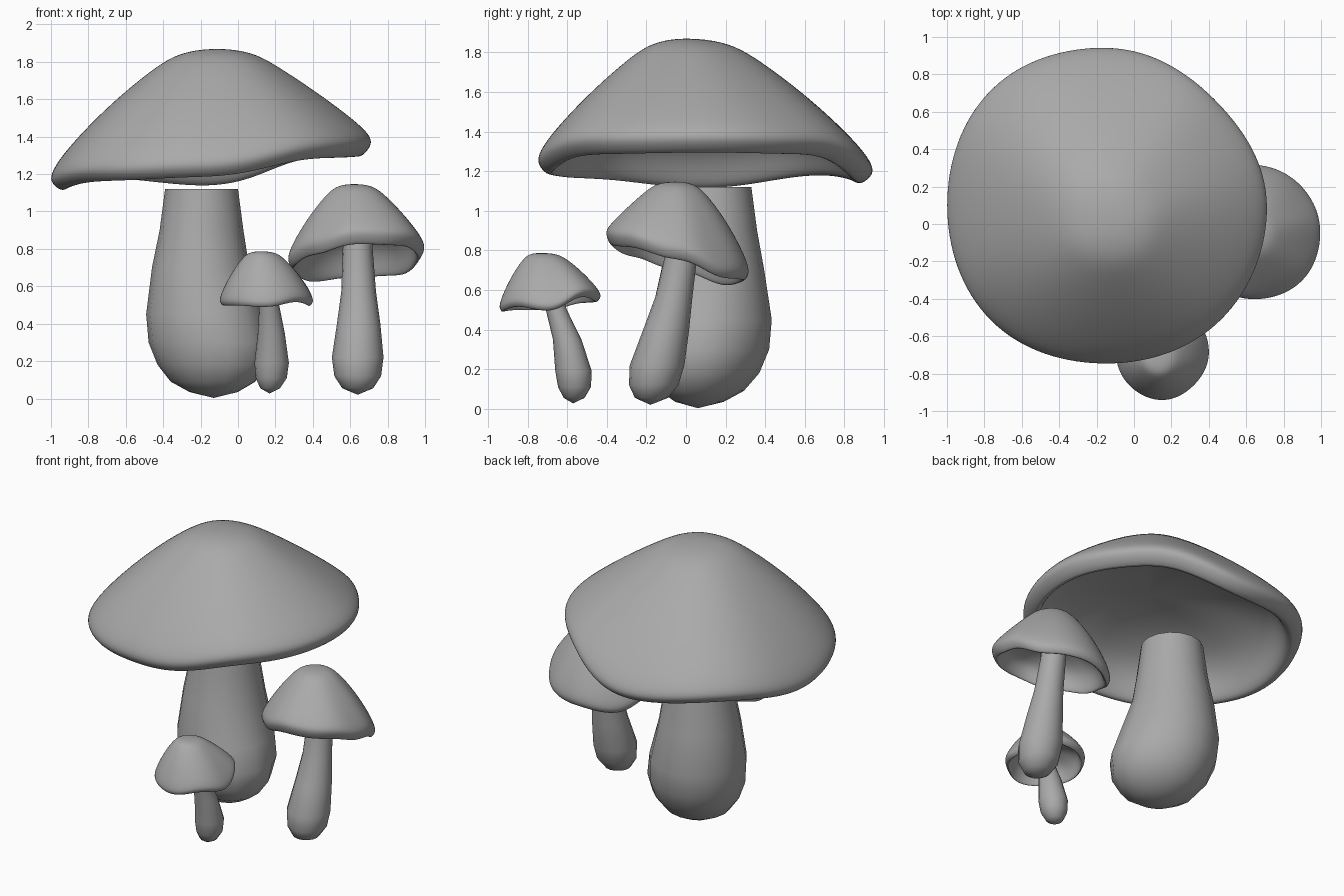
import bpy
import bmesh
from math import cos, sin, pi, radians
from mathutils import Vector

if "Cube" in bpy.data.objects:
    bpy.data.objects.remove(bpy.data.objects["Cube"], do_unlink=True)

grey = bpy.data.materials.new("mushroom grey")
grey.use_nodes = True
GREY = (0.4, 0.4, 0.4, 1)
grey.diffuse_color = GREY
grey.node_tree.nodes["Principled BSDF"].inputs["Base Color"].default_value = GREY


def skin(name, rings, start=None, end=None, subdivide=0):
    """Join equal rings of points into a smooth skin, closed by end points."""
    bm = bmesh.new()
    loops = [[bm.verts.new(p) for p in ring] for ring in rings]
    n = len(loops[0])
    for a, b in zip(loops, loops[1:]):
        for i in range(n):
            j = (i + 1) % n
            bm.faces.new((a[i], a[j], b[j], b[i]))
    for loop, pole in ((loops[0], start), (loops[-1], end)):
        if pole is None:
            bm.faces.new(loop)
        else:
            tip = bm.verts.new(pole)
            for i in range(n):
                bm.faces.new((loop[i], loop[(i + 1) % n], tip))
    bmesh.ops.recalc_face_normals(bm, faces=bm.faces)
    mesh = bpy.data.meshes.new(name)
    bm.to_mesh(mesh)
    bm.free()
    mesh.materials.append(grey)
    obj = bpy.data.objects.new(name, mesh)
    bpy.context.collection.objects.link(obj)
    bpy.ops.object.select_all(action="DESELECT")
    obj.select_set(True)
    bpy.context.view_layer.objects.active = obj
    bpy.ops.object.shade_smooth_by_angle(angle=pi / 3)
    if subdivide:
        mod = obj.modifiers.new("smooth", "SUBSURF")
        mod.levels = mod.render_levels = subdivide


# Cap section: radius fraction, drop fraction, lip fraction
OUTER = [(.12, .01, 0), (.26, .055, 0), (.4, .185, 0), (.55, .345, 0),
         (.7, .52, 0), (.85, .715, 0), (.96, .88, 0), (1.01, 1, 0)]
INNER = [(.99, 1, .55), (.93, 1, 1.08), (.885, 1, .8), (.85, .95, .2),
         (.79, .85, 0), (.68, .74, 0), (.48, .635, 0), (.25, .58, 0), (.1, .57, 0)]


def around(values, turn):
    """Smoothly interpolate evenly spaced values around a circle."""
    place = turn * len(values)
    k = int(place)
    a, b = values[k], values[(k + 1) % len(values)]
    return a + (b - a) * (1 - cos(pi * (place - k))) / 2


def cap(name, apex, centre, radii, rims, lip, fullness):
    """Wavy hollow cap; radii and rim heights run round from +x toward +y."""
    apex = Vector(apex)
    shift = Vector((*centre, apex.z)) - apex
    mean = apex.z - lip - sum(rims) / len(rims)
    n = 32
    rings = []
    for k, (t, fall, roll) in enumerate(OUTER + INNER):
        r = t ** (1 / fullness) if k < len(OUTER) else t
        # The rim's waves fade out toward the middle of the underside
        wave = min(1, t) ** (0.6 if k < len(OUTER) else 1.2)
        ring = []
        for i in range(n):
            a = 2 * pi * i / n
            edge = apex.z - lip - around(rims, i / n)
            depth = mean + (edge - mean) * wave
            reach = r * around(radii, i / n)
            ring.append(apex + shift * r + Vector(
                (reach * cos(a), reach * sin(a), -depth * fall - lip * roll)))
        rings.append(ring)
    skin(name, rings, apex, apex - Vector((0, 0, mean * .568)), 2)


def stem(name, sections, tip, sides=16):
    """Leaning stem through (x, y, z, radius, swelling) sections to a tip."""
    rings = []
    for x, y, z, r, *swell in sections:
        ring = []
        for i in range(sides):
            a = 2 * pi * i / sides
            reach = r + sum(swell) * max(0, cos(a + radians(30))) ** 2
            ring.append((x + reach * cos(a), y + reach * sin(a), z))
        rings.append(ring)
    skin(name, rings, None, tip)


# Large mushroom
cap("large_cap", (-.112, 0, 1.87), (-.145, .1),
    [.862, .81, .847, .88, .858, .88, .85, .87],
    [1.3, 1.29, 1.125, 1.175, 1.1, 1.155, 1.18, 1.29], .082, 1)
stem("large_stem", [(-.195, .135, 1.12, .195), (-.195, .135, .9, .224),
                    (-.2, .135, .7, .26), (-.188, .13, .45, .303, .03),
                    (-.18, .122, .3, .298, .075), (-.17, .11, .18, .26, .085),
                    (-.16, .092, .09, .2, .07), (-.145, .075, .035, .115, .04)],
     (-.13, .06, .003))

# Medium mushroom
cap("medium_cap", (.62, -.055, 1.147), (.633, -.042),
    [.365, .36, .36, .365, .367, .345, .362, .375],
    [.755, .65, .64, .61, .695, .77, .835, .825], .06, 1.15)
stem("medium_stem", [(.64, -.015, .92, .078), (.64, -.02, .8, .08),
                     (.645, -.06, .57, .093), (.645, -.1, .4, .116),
                     (.64, -.146, .22, .138), (.64, -.163, .12, .125),
                     (.64, -.175, .055, .083)],
     (.64, -.18, .02))

# Small mushroom
cap("small_cap", (.12, -.735, .787), (.152, -.688),
    [.25, .255, .258, .255, .25, .25, .255, .243],
    [.49, .57, .54, .535, .495, .495, .485, .515], .033, 1.25)
stem("small_stem", [(.165, -.685, .6, .05), (.167, -.655, .5, .053),
                    (.178, -.6, .35, .072), (.18, -.568, .19, .092),
                    (.178, -.563, .11, .083), (.172, -.565, .055, .053)],
     (.168, -.57, .027))
